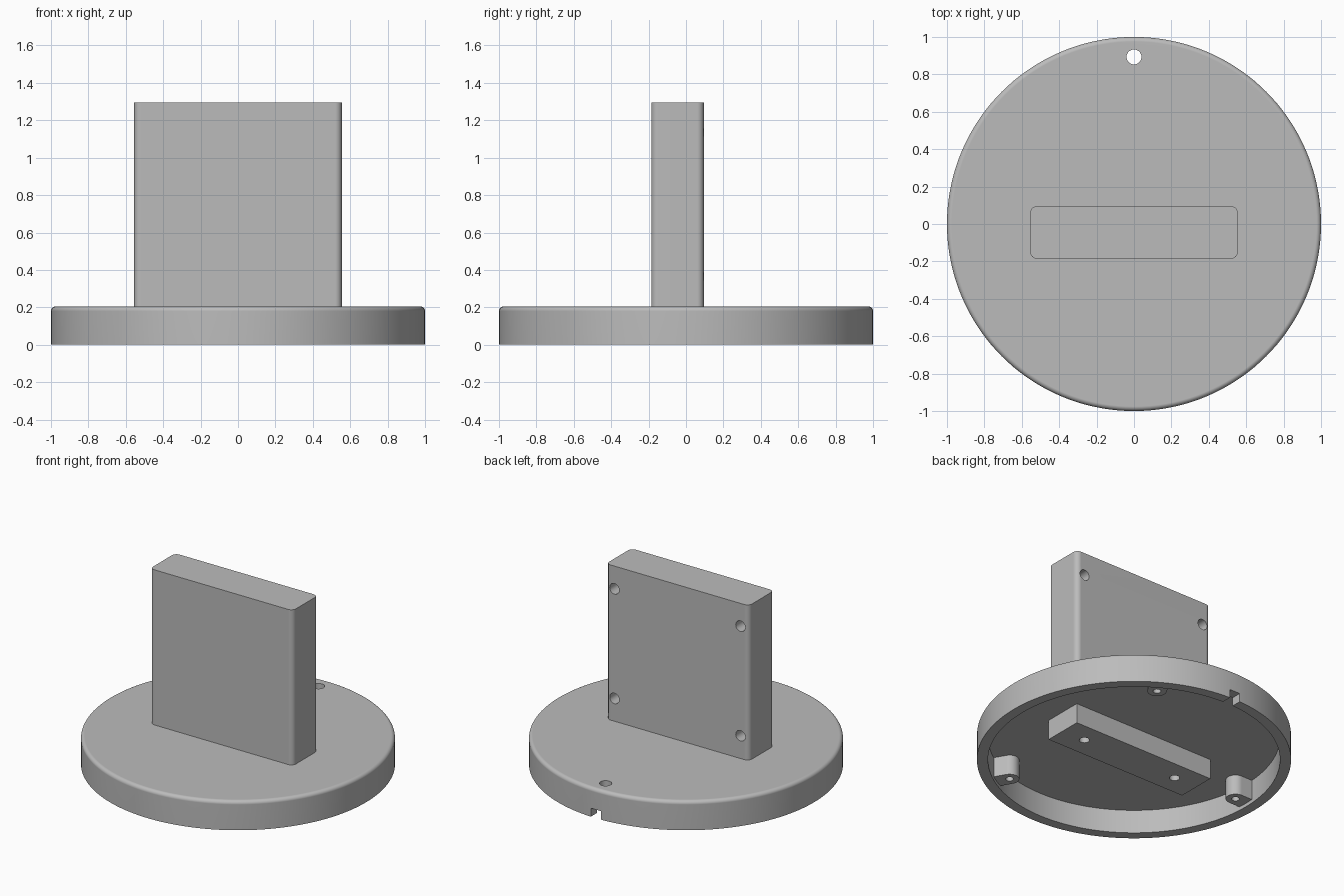
import bpy, bmesh
from math import radians, pi, cos, sin
from mathutils import Matrix

if "Cube" in bpy.data.objects:
    bpy.data.objects.remove(bpy.data.objects["Cube"])

grey = bpy.data.materials.new("light grey")
grey.use_nodes = True
colour = (0.5, 0.5, 0.5, 1)
grey.diffuse_color = colour
grey.node_tree.nodes["Principled BSDF"].inputs["Base Color"].default_value = colour


def arc(cx, cy, r, start, end, n):
    steps = [radians(start + (end - start) * i / n) for i in range(n + 1)]
    return [(cx + r * cos(a), cy + r * sin(a)) for a in steps]


def circle(cx, cy, r, n=32):
    return arc(cx, cy, r, 0, 360, n)[:-1]


def box(x0, x1, y0, y1):
    return [(x0, y0), (x1, y0), (x1, y1), (x0, y1)]


def prism(name, outline, z0, z1, matrix=Matrix(), top_round=0):
    """Extrude an outline upwards, optionally rounding its top rim."""
    bm = bmesh.new()
    face = bm.faces.new([bm.verts.new((x, y, z0)) for x, y in outline])
    out = bmesh.ops.extrude_face_region(bm, geom=[face])["geom"]
    top = [v for v in out if isinstance(v, bmesh.types.BMVert)]
    bmesh.ops.translate(bm, verts=top, vec=(0, 0, z1 - z0))
    if top_round:
        rim = [e for e in bm.edges if all(v in top for v in e.verts)]
        bmesh.ops.bevel(bm, geom=rim, offset=top_round, segments=5,
                        profile=0.5, affect='EDGES')
    bmesh.ops.recalc_face_normals(bm, faces=bm.faces)
    bm.transform(matrix)
    mesh = bpy.data.meshes.new(name)
    bm.to_mesh(mesh)
    bm.free()
    mesh.materials.append(grey)
    obj = bpy.data.objects.new(name, mesh)
    bpy.context.collection.objects.link(obj)
    return obj


def select(obj):
    bpy.ops.object.select_all(action='DESELECT')
    obj.select_set(True)
    bpy.context.view_layer.objects.active = obj


def cut(obj, *cutters):
    select(obj)
    for cutter in cutters:
        mod = obj.modifiers.new("cut", 'BOOLEAN')
        mod.operation, mod.solver, mod.object = 'DIFFERENCE', 'EXACT', cutter
        bpy.ops.object.modifier_apply(modifier=mod.name)
        bpy.data.objects.remove(cutter)


def finish(obj):
    select(obj)
    bpy.ops.object.shade_smooth_by_angle(angle=radians(35))
    mod = obj.modifiers.new("even shading", 'WEIGHTED_NORMAL')
    mod.keep_sharp = True


X, Y0, Y1 = 0.555, -0.185, 0.095      # post footprint
CEILING, TOP, RECESS = 0.165, 0.205, 0.025

# Round base: hollow underneath, with a hanging hole and a cable notch at the back
base = prism("base", circle(0, 0, 1, 144), 0, TOP, top_round=0.025)
cut(base,
    prism("hollow", circle(0, 0, 0.93, 144), -0.1, CEILING),
    prism("hanging_hole", circle(0, 0.893, 0.04), -0.1, 0.4),
    prism("notch", box(-0.04, 0.04, 0.85, 1.1), -0.1, 0.06))
finish(base)

# Upright post with rounded vertical edges and four blind holes in its back
r = 0.035
outline = (arc(X - r, Y1 - r, r, 0, 90, 6) + arc(r - X, Y1 - r, r, 90, 180, 6)
           + arc(r - X, Y0 + r, r, 180, 270, 6) + arc(X - r, Y0 + r, r, 270, 360, 6))
post = prism("post", outline, TOP - 0.02, 1.295)
to_back = Matrix.Rotation(pi / 2, 4, 'X')   # local z points to the front
cut(post, *[prism("back_hole", circle(x, z, 0.037), -Y1 - 0.1, -Y1 + 0.2, to_back)
            for x in (-0.49, 0.49) for z in (0.365, 1.135)])
finish(post)

# Block under the post with two screw holes
block = prism("under_block", box(-X, X, Y0, Y1), RECESS, CEILING + 0.01)
cut(block, *[prism("block_hole", circle(x, -0.045, 0.033), -0.1, CEILING - 0.005)
             for x in (-0.375, 0.375)])
finish(block)

# Three round-ended screw bosses against the inside of the rim
for i, angle in enumerate((60, 180, 300)):
    turn = Matrix.Rotation(radians(angle), 4, 'Z')
    tab = arc(0.843, 0, 0.062, 90, 270, 16) + [(0.95, -0.062), (0.95, 0.062)]
    boss = prism(f"screw_boss_{i + 1}", tab, RECESS, CEILING + 0.01, turn)
    cut(boss, prism("boss_hole", circle(0.843, 0, 0.025), -0.1, CEILING - 0.005, turn))
    finish(boss)
